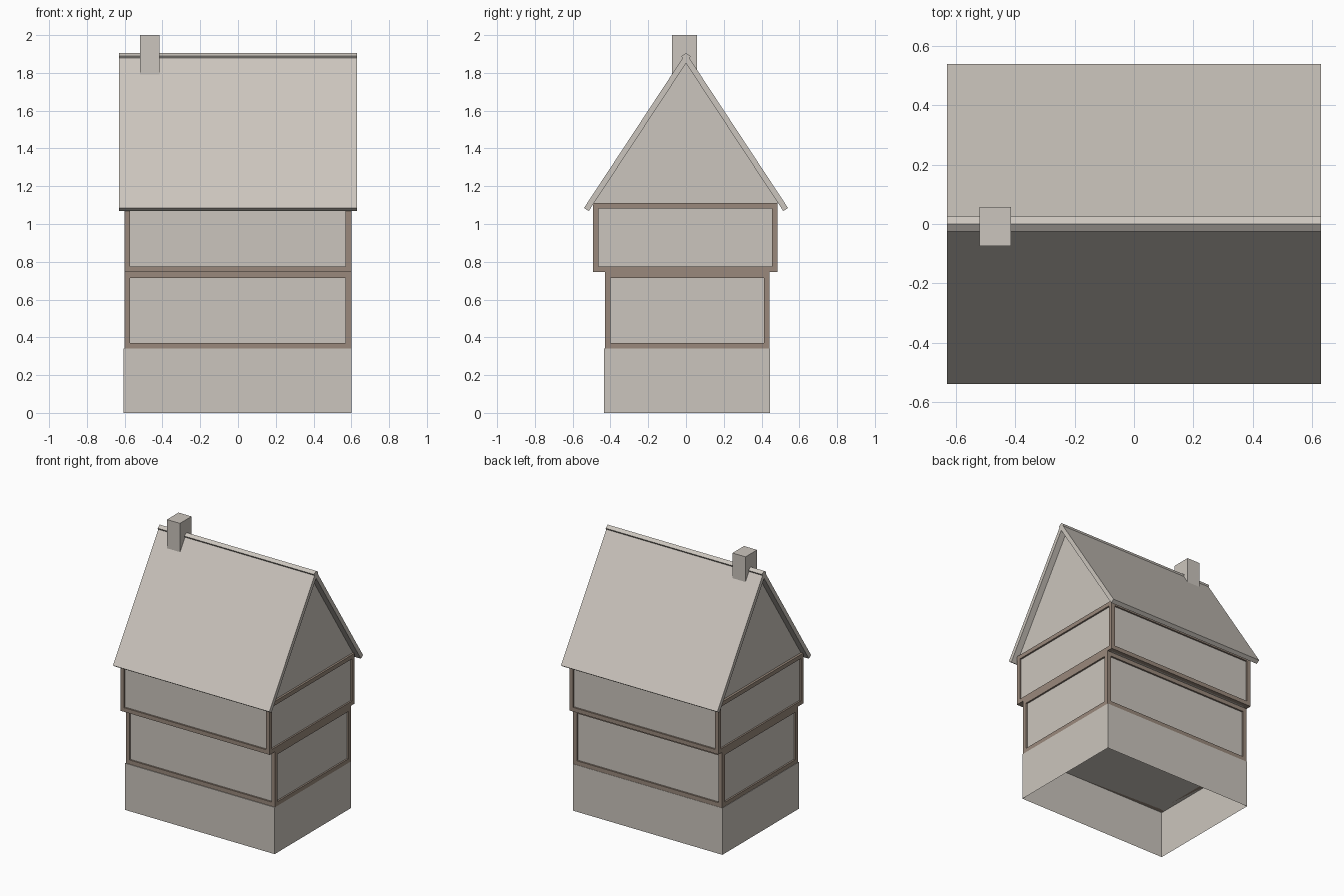
import bpy
import bmesh
from mathutils import Vector

cube = bpy.data.objects.get("Cube")
if cube:
    bpy.data.objects.remove(cube, do_unlink=True)


def material(name, rgb):
    mat = bpy.data.materials.new(name)
    mat.use_nodes = True
    mat.diffuse_color = (*rgb, 1)
    mat.node_tree.nodes["Principled BSDF"].inputs["Base Color"].default_value = (*rgb, 1)
    return mat


plaster = material("warm grey plaster", (0.60, 0.56, 0.51))
timber = material("brown timber", (0.32, 0.25, 0.20))


def add_object(name, bm, mat):
    bmesh.ops.recalc_face_normals(bm, faces=bm.faces)
    mesh = bpy.data.meshes.new(name)
    bm.to_mesh(mesh)
    bm.free()
    mesh.materials.append(mat)
    obj = bpy.data.objects.new(name, mesh)
    bpy.context.scene.collection.objects.link(obj)
    return obj


def add_box(bm, x, y, z):
    """Add a box spanning the given (low, high) ranges."""
    verts = bmesh.ops.create_cube(bm, size=1)["verts"]
    for v in verts:
        v.co = Vector([r[0] + (c + 0.5) * (r[1] - r[0]) for c, r in zip(v.co, (x, y, z))])


def box(name, x, y, z, mat):
    bm = bmesh.new()
    add_box(bm, x, y, z)
    return add_object(name, bm, mat)


def prism(name, profile, half_length, mat):
    """Extrude a (y, z) profile along x."""
    bm = bmesh.new()
    face = bm.faces.new([bm.verts.new((-half_length, y, z)) for y, z in profile])
    new = bmesh.ops.extrude_face_region(bm, geom=[face])["geom"]
    bmesh.ops.translate(bm, vec=(2 * half_length, 0, 0),
                        verts=[g for g in new if isinstance(g, bmesh.types.BMVert)])
    return add_object(name, bm, mat)


BEAM = 0.03
RECESS = 0.012


def storey(name, x, y, z):
    """Recessed plaster walls inside a timber frame of posts and rails."""
    inner = [(r[0] + RECESS, r[1] - RECESS) for r in (x, y)]
    box(name + "_walls", *inner, (z[0] + 0.002, z[1] - 0.002), plaster)
    ends = [[(r[0], r[0] + BEAM), (r[1] - BEAM, r[1])] for r in (x, y, z)]
    bm = bmesh.new()
    for px in ends[0]:
        for py in ends[1]:
            add_box(bm, px, py, z)
    for pz in ends[2]:
        for py in ends[1]:
            add_box(bm, (x[0] + BEAM, x[1] - BEAM), py, pz)
        for px in ends[0]:
            add_box(bm, px, (y[0] + BEAM, y[1] - BEAM), pz)
    add_object(name + "_frame", bm, timber)


# Base, open underneath
base = bmesh.new()
add_box(base, (-0.605, 0.6), (-0.435, 0.445), (0, 0.34))
base.faces.ensure_lookup_table()
floor = min(base.faces, key=lambda f: f.calc_center_median().z)
bmesh.ops.delete(base, geom=[floor], context="FACES_ONLY")
add_object("base", base, plaster)

# Timber-framed storeys, the upper one overhanging front and back
storey("lower_storey", (-0.602, 0.6), (-0.43, 0.443), (0.34, 0.745))
storey("upper_storey", (-0.602, 0.6), (-0.493, 0.485), (0.745, 1.112))

# Attic filling the gables
prism("attic", [(-0.487, 1.112), (0.487, 1.112), (0, 1.853)], 0.585, plaster)

# Roof slabs, crossing at the ridge
peak = Vector((0, 1.905))
eave = Vector((0.54, 1.085))
down = (eave - peak).normalized()
inward = Vector((down.y, -down.x)) * 0.03
profile = [peak, eave, eave + inward, peak + inward]
for side, name in ((-1, "front_roof"), (1, "back_roof")):
    prism(name, [(side * p.x, p.y) for p in profile], 0.63, plaster)

# Chimney through the ridge
box("chimney", (-0.52, -0.415), (-0.075, 0.058), (1.72, 2), plaster)
